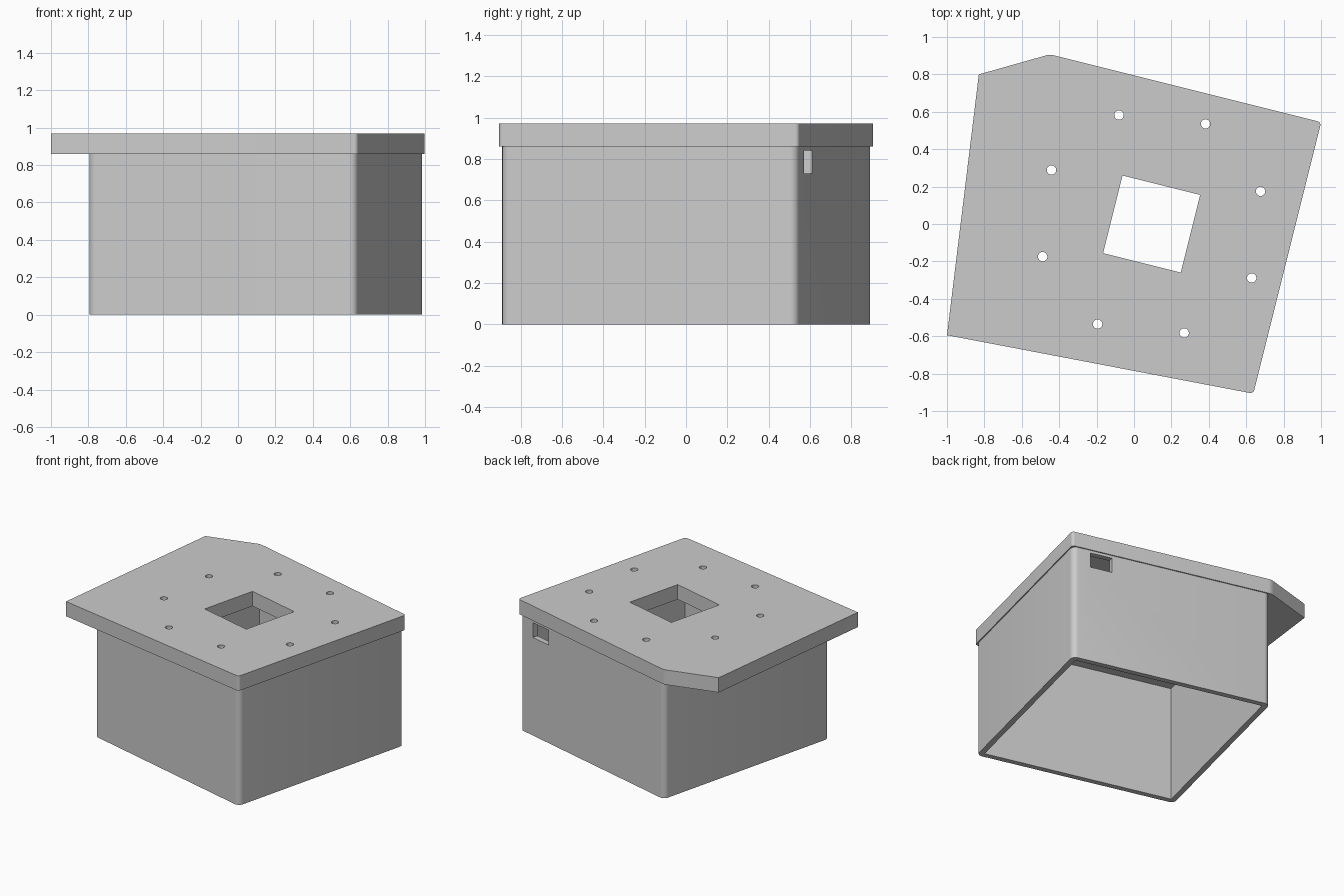
import bpy, bmesh, math
from mathutils import Matrix

if "Cube" in bpy.data.objects:
    bpy.data.objects.remove(bpy.data.objects["Cube"], do_unlink=True)

# Whole model is turned about the vertical axis
FRAME = Matrix.Translation((0.094, 0, 0)) @ Matrix.Rotation(math.radians(-14.03), 4, 'Z')
HALF, WALL, BODY_TOP, TOP = 0.74, 0.04, 0.86, 0.97
LID = 0.748

grey = bpy.data.materials.new("plain_grey")
grey.use_nodes = True
grey.diffuse_color = (0.6, 0.6, 0.6, 1)
grey.node_tree.nodes["Principled BSDF"].inputs["Base Color"].default_value = (0.6, 0.6, 0.6, 1)


def prism(name, outline, z0, z1, rounded=(), radius=0):
    """Extrude an outline upward, rounding the chosen corners."""
    bm = bmesh.new()
    verts = [bm.verts.new((x, y, z0)) for x, y in outline]
    face = bm.faces.new(verts)
    side = bmesh.ops.extrude_face_region(bm, geom=[face])["geom"]
    bmesh.ops.translate(bm, vec=(0, 0, z1 - z0),
                        verts=[g for g in side if isinstance(g, bmesh.types.BMVert)])
    if radius:
        corners = [outline[i] for i in rounded]
        edges = [e for e in bm.edges
                 if abs(e.verts[0].co.z - e.verts[1].co.z) > 0.01
                 and any(math.dist(e.verts[0].co[:2], c) < 0.001 for c in corners)]
        bmesh.ops.bevel(bm, geom=edges, offset=radius, segments=8,
                        profile=0.5, affect='EDGES')
    bmesh.ops.recalc_face_normals(bm, faces=bm.faces)
    mesh = bpy.data.meshes.new(name)
    bm.to_mesh(mesh)
    bm.free()
    mesh.materials.append(grey)
    obj = bpy.data.objects.new(name, mesh)
    obj.matrix_world = FRAME
    bpy.context.collection.objects.link(obj)
    return obj


def rect(x0, x1, y0, y1):
    return [(x0, y0), (x1, y0), (x1, y1), (x0, y1)]


def ring(cx, cy, radius, count):
    steps = [math.tau * i / count for i in range(count)]
    return [(cx + radius * math.cos(a), cy + radius * math.sin(a)) for a in steps]


def cut(obj, cutters):
    bpy.context.view_layer.update()
    bpy.context.view_layer.objects.active = obj
    for cutter in cutters:
        cutter.hide_render = True
        mod = obj.modifiers.new("cut", 'BOOLEAN')
        mod.operation, mod.solver, mod.object = 'DIFFERENCE', 'EXACT', cutter
        bpy.ops.object.modifier_apply(modifier=mod.name)
        bpy.data.objects.remove(cutter, do_unlink=True)


# Open-ended box walls with a slot through the back
walls = prism("box_walls", rect(-HALF, HALF, -HALF, HALF), 0, BODY_TOP, range(4), 0.04)
inner = HALF - WALL
cut(walls, [
    prism("cavity", rect(-inner, inner, -inner, inner), -0.1, TOP),
    prism("slot", rect(0.445, 0.605, inner - 0.05, HALF + 0.05), 0.73, 0.84),
])

# Lid plate, overhanging on one side
lid = prism("lid_plate",
            [(LID, LID), (-LID, LID), (-1.09, 0.552), (-0.917, -0.842), (LID, -LID)],
            BODY_TOP, TOP, (0, 1, 4), 0.02)
holes = [prism("window", rect(-0.214, 0.214, -0.214, 0.214), 0.8, 1.1)]
for i in range(8):
    a = math.radians(30.7 + 45 * i)
    holes.append(prism("screw_hole", ring(0.608 * math.cos(a), 0.608 * math.sin(a), 0.025, 32),
                       0.8, 1.1))
cut(lid, holes)

for obj in (walls, lid):
    bpy.ops.object.select_all(action='DESELECT')
    obj.select_set(True)
    bpy.context.view_layer.objects.active = obj
    bpy.ops.object.shade_smooth_by_angle(angle=math.radians(30))
